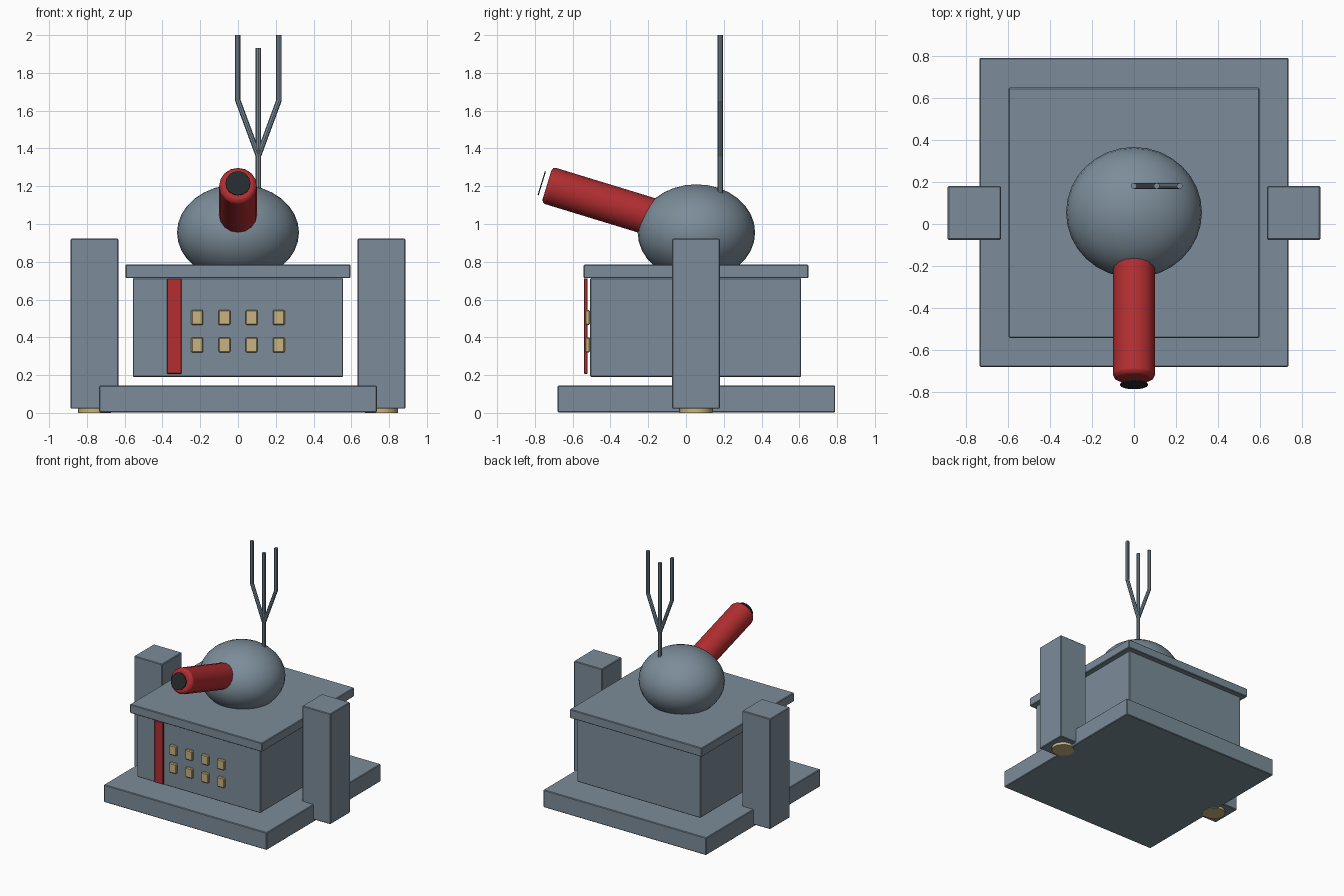
import bpy
import math
from mathutils import Vector

if "Cube" in bpy.data.objects:
    bpy.data.objects.remove(bpy.data.objects["Cube"])


def material(name, rgb):
    m = bpy.data.materials.new(name)
    m.diffuse_color = (*rgb, 1)
    m.use_nodes = True
    m.node_tree.nodes["Principled BSDF"].inputs["Base Color"].default_value = m.diffuse_color
    return m


STEEL = material("blue_grey", (0.2, 0.265, 0.32))
RED = material("red", (0.45, 0.027, 0.03))
GOLD = material("pale_gold", (0.58, 0.45, 0.22))
BLACK = material("near_black", (0.018, 0.024, 0.026))
CY = 0.055  # body centre line in y


def finish(name, mat, bevel=0, segments=1, smooth=False):
    ob = bpy.context.object
    ob.name = name
    ob.data.materials.append(mat)
    if smooth:
        bpy.ops.object.shade_smooth_by_angle(angle=math.radians(35))
    if bevel:
        b = ob.modifiers.new("soft_edges", 'BEVEL')
        b.width = bevel
        b.segments = segments
        b.limit_method = 'ANGLE'
        b.angle_limit = math.radians(50)
    return ob


def box(name, mat, x, y, z, bevel=0.005):
    """Box from (min, max) ranges."""
    bpy.ops.mesh.primitive_cube_add(size=1, location=[sum(r) / 2 for r in (x, y, z)])
    bpy.context.object.scale = [r[1] - r[0] for r in (x, y, z)]
    bpy.ops.object.transform_apply(location=False, rotation=False, scale=True)
    return finish(name, mat, bevel)


def rod(name, mat, a, b, radius, sides=16, bevel=0, segments=1):
    """Cylinder between two points."""
    a, b = Vector(a), Vector(b)
    d = b - a
    bpy.ops.mesh.primitive_cylinder_add(
        vertices=sides, radius=radius, depth=d.length, location=(a + b) / 2,
        rotation=d.to_track_quat('Z', 'Y').to_euler())
    return finish(name, mat, bevel, segments, smooth=True)


# Base slab, floating body and lid
box("base", STEEL, (-0.735, 0.735), (-0.68, 0.79), (0.003, 0.145))
box("body", STEEL, (-0.557, 0.557), (-0.507, 0.61), (0.19, 0.715))
box("lid", STEEL, (-0.596, 0.596), (-0.542, 0.648), (0.713, 0.785))

# Side pillars with round feet
for s, side in ((-1, "left"), (1, "right")):
    xs = sorted((s * 0.632, s * 0.886))
    box(side + "_pillar", STEEL, xs, (-0.075, 0.18), (0.022, 0.922))
    rod(side + "_foot", GOLD, (s * 0.759, CY - 0.002, 0),
        (s * 0.759, CY - 0.002, 0.024), 0.087)

# Front panel: red strip and two rows of buttons
box("front_strip", RED, (-0.375, -0.299), (-0.54, -0.521), (0.207, 0.712), 0.003)
for row, z in enumerate((0.36, 0.505)):
    for col in range(4):
        x = -0.216 + 0.144 * col
        box(f"button_{row}_{col}", GOLD, (x - 0.032, x + 0.032),
            (-0.535, -0.508), (z - 0.04, z + 0.04), 0.006)

# Squashed ball head
bpy.ops.mesh.primitive_uv_sphere_add(segments=32, ring_count=16, radius=1,
                                     location=(0, CY, 0.955))
bpy.context.object.scale = (0.323, 0.311, 0.255)
bpy.ops.object.transform_apply(location=False, rotation=False, scale=True)
finish("head", STEEL, smooth=True)

# Raised tube with a dark disc just ahead of its mouth
axis = Vector((0, -math.cos(math.radians(17)), math.sin(math.radians(17))))
mouth = Vector((0, -0.736, 1.207))
rod("tube", RED, mouth - axis * 0.68, mouth, 0.1, 16, 0.02, 2)
rod("tube_disc", BLACK, mouth + axis * 0.026, mouth + axis * 0.032, 0.066)

# Three-pronged aerial
AX, AY, R = 0.108, 0.181, 0.0145
rod("aerial_stem", STEEL, (AX, AY, 1.15), (AX, AY, 1.932), R, 8)
for s, side in ((-1, "left"), (1, "right")):
    px = AX + s * 0.109
    rod(side + "_prong_slant", STEEL, (AX, AY, 1.36), (px, AY, 1.655), R, 8)
    rod(side + "_prong_tip", STEEL, (px, AY, 1.65), (px, AY, 2.0), R, 8)
